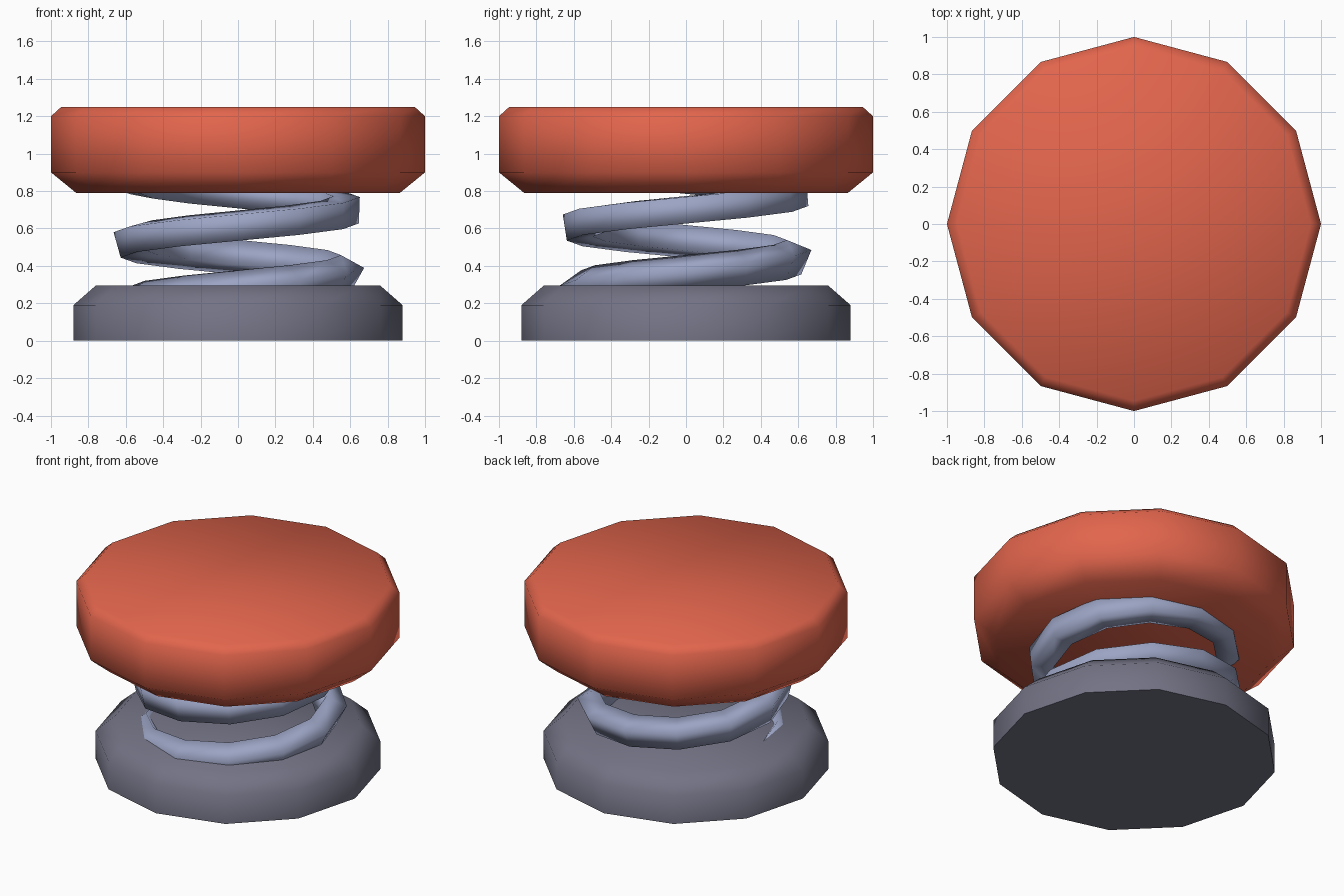
import bpy, bmesh
from math import sin, cos, pi, radians
from mathutils import Vector

if "Cube" in bpy.data.objects:
    bpy.data.objects.remove(bpy.data.objects["Cube"])

SIDES = 12


def material(name, color):
    m = bpy.data.materials.new(name)
    m.diffuse_color = (*color, 1)
    m.use_nodes = True
    m.node_tree.nodes["Principled BSDF"].inputs["Base Color"].default_value = m.diffuse_color
    return m


def sweep(name, rings, mat, smooth_angle):
    """Skin a list of point rings and close both ends."""
    bm = bmesh.new()
    loops = [[bm.verts.new(p) for p in ring] for ring in rings]
    n = len(rings[0])
    for a, b in zip(loops, loops[1:]):
        for i in range(n):
            j = (i + 1) % n
            bm.faces.new((a[i], a[j], b[j], b[i]))
    bm.faces.new(loops[0][::-1])
    bm.faces.new(loops[-1])
    bmesh.ops.recalc_face_normals(bm, faces=bm.faces)
    me = bpy.data.meshes.new(name)
    bm.to_mesh(me)
    bm.free()
    me.materials.append(mat)
    ob = bpy.data.objects.new(name, me)
    bpy.context.collection.objects.link(ob)
    bpy.ops.object.select_all(action='DESELECT')
    ob.select_set(True)
    bpy.context.view_layer.objects.active = ob
    bpy.ops.object.shade_smooth_by_angle(angle=radians(smooth_angle))
    return ob


def disc(name, profile, mat):
    """Twelve-sided disc from (radius, height) pairs."""
    rings = [[(r * cos(2 * pi * i / SIDES), r * sin(2 * pi * i / SIDES), z)
              for i in range(SIDES)] for r, z in profile]
    return sweep(name, rings, mat, 70)


red = material("pad red", (0.76, 0.13, 0.073))
steel = material("spring blue grey", (0.33, 0.37, 0.55))
grey = material("base grey", (0.171, 0.171, 0.235))

# base and bounce pad
disc("base", [(0.88, 0), (0.88, 0.19), (0.76, 0.295)], grey)
disc("bounce_pad", [(0.865, 0.79), (1, 0.9), (1, 1.2), (0.945, 1.25)], red)

# spring: square wire that slowly twists along a helix
R, PITCH, WIRE = 0.578, 0.338, 0.1
rings = []
for k in range(-SIDES // 2, int(SIDES * 1.75) + 1):
    t = k / SIDES
    a = 2 * pi * t
    out = Vector((cos(a), sin(a), 0))
    tangent = Vector((-sin(a) * 2 * pi * R, cos(a) * 2 * pi * R, PITCH)).normalized()
    up = out.cross(tangent)
    centre = out * R + Vector((0, 0, 0.362 + PITCH * t))
    twist = radians(16 + 27 * t)
    rings.append([centre + WIRE * (out * cos(twist + i * pi / 2) + up * sin(twist + i * pi / 2))
                  for i in range(4)])
sweep("spring", rings, steel, 180)
